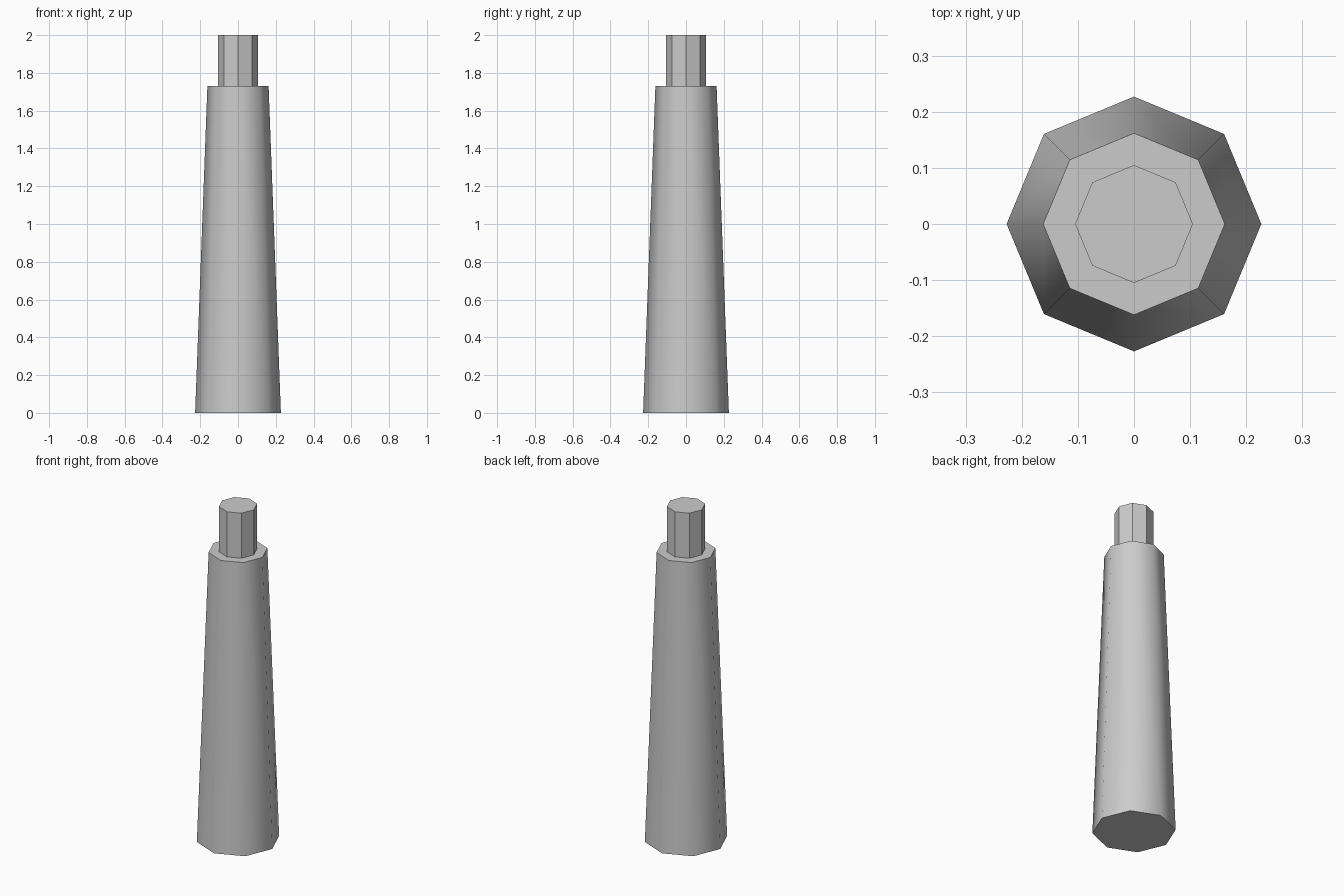
import bpy
import math

if "Cube" in bpy.data.objects:
    bpy.data.objects.remove(bpy.data.objects["Cube"])

SIDES = 8


def tapered_prism(name, r_bottom, r_top, z_bottom, z_top):
    depth = z_top - z_bottom
    bpy.ops.mesh.primitive_cone_add(
        vertices=SIDES, radius1=r_bottom, radius2=r_top, depth=depth,
        location=(0, 0, z_bottom + depth / 2))
    obj = bpy.context.object
    obj.name = name
    return obj


# Tapered octagonal shaft: sides shaded smooth, end rims kept sharp
shaft = tapered_prism("shaft", 0.227, 0.162, 0.0, 1.73)
bpy.ops.object.shade_smooth_by_angle(angle=math.radians(60))

# Straight flat-faced octagonal peg on top
tapered_prism("top_peg", 0.105, 0.105, 1.73, 2.0)
